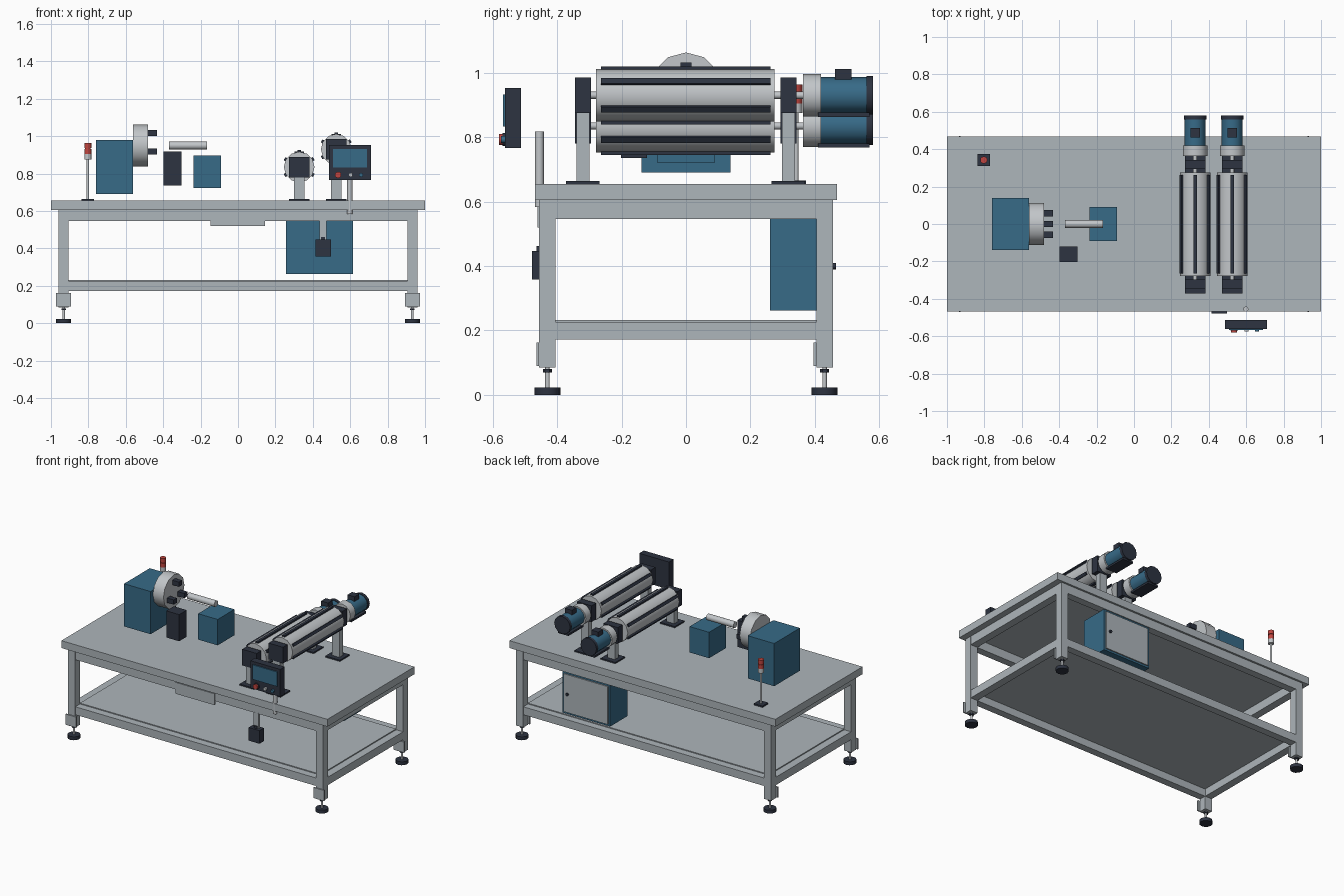
import bpy, math
from mathutils import Matrix, Vector

if "Cube" in bpy.data.objects:
    bpy.data.objects.remove(bpy.data.objects["Cube"])


def material(name, rgb):
    m = bpy.data.materials.new(name)
    m.diffuse_color = (*rgb, 1)
    m.use_nodes = True
    m.node_tree.nodes["Principled BSDF"].inputs["Base Color"].default_value = m.diffuse_color
    return m


FRAME = material("frame_grey", (0.42, 0.465, 0.495))
METAL = material("light_metal", (0.54, 0.565, 0.585))
DARK = material("dark_slate", (0.026, 0.033, 0.052))
BLUE = material("machine_blue", (0.038, 0.145, 0.245))
RED = material("signal_red", (0.53, 0.06, 0.05))


def box(name, x, y, z, mat):
    """Box from (min, max) pairs on each axis."""
    bpy.ops.mesh.primitive_cube_add(size=1)
    o = bpy.context.object
    o.name = name
    lo, hi = Vector((x[0], y[0], z[0])), Vector((x[1], y[1], z[1]))
    o.data.transform(Matrix.Translation((lo + hi) / 2) @ Matrix.Diagonal((*(hi - lo), 1)))
    o.data.materials.append(mat)
    return o


def cyl(name, axis, a, b, c, r, mat, sides=12):
    """Cylinder from a to b along an axis; c gives the other two coordinates in xyz order."""
    bpy.ops.mesh.primitive_cylinder_add(vertices=sides, radius=r, depth=b - a)
    o = bpy.context.object
    o.name = name
    mid = (a + b) / 2
    if axis == 'x':
        rot, pos = Matrix.Rotation(math.pi / 2, 4, 'Y'), (mid, c[0], c[1])
    elif axis == 'y':
        rot, pos = Matrix.Rotation(math.pi / 2, 4, 'X'), (c[0], mid, c[1])
    else:
        rot, pos = Matrix.Identity(4), (c[0], c[1], mid)
    o.data.transform(Matrix.Translation(pos) @ rot)
    o.data.materials.append(mat)
    bpy.ops.object.shade_smooth_by_angle(angle=math.radians(40))
    return o


def around(c, d):
    return (c - d, c + d)


# Table top and shelf
box("table_top", (-1, 1), (-0.468, 0.468), (0.605, 0.655), FRAME)
box("lower_shelf", (-0.905, 0.905), (-0.405, 0.405), (0.222, 0.232), FRAME)

# Rails
for z, label in (((0.546, 0.605), "upper"), ((0.172, 0.226), "lower")):
    for s in (-1, 1):
        box(label + "_long_rail", (-0.905, 0.905), around(0.43 * s, 0.025), z, FRAME)
        box(label + "_end_rail", around(0.932 * s, 0.026), (-0.405, 0.405), z, FRAME)

# Legs with levelling feet
for x in (-0.932, 0.932):
    for y in (-0.43, 0.43):
        box("leg", around(x, 0.027), around(y, 0.0255), (0.085, 0.605), FRAME)
        box("leg_bracket", around(x, 0.04), (y - 0.034, y - 0.0255), (0.09, 0.162), FRAME)
        cyl("foot_stem", 'z', 0.02, 0.086, (x, y), 0.007, METAL)
        cyl("foot_nut", 'z', 0.07, 0.08, (x, y), 0.014, DARK, 6)
        cyl("foot_pad", 'z', 0, 0.023, (x, y), 0.04, DARK)

# Front drawer panel
box("drawer_panel", (-0.148, 0.145), (-0.461, -0.45), (0.52, 0.597), FRAME)

# Control cabinet under the table, door at the rear
box("cabinet", (0.257, 0.615), (0.26, 0.448), (0.262, 0.546), BLUE)
box("cabinet_door", (0.27, 0.602), (0.448, 0.456), (0.275, 0.533), FRAME)
cyl("door_knob", 'y', 0.456, 0.465, (0.572, 0.4), 0.01, DARK)

# Foot switch box hanging at the front
box("switch_strap", (0.437, 0.474), (-0.456, -0.442), (0.44, 0.55), FRAME)
box("switch_neck", (0.444, 0.466), (-0.464, -0.44), (0.445, 0.462), DARK)
box("switch_box", (0.415, 0.496), (-0.478, -0.43), (0.358, 0.447), DARK)

# Operator panel
cyl("panel_post", 'z', 0.583, 0.817, (0.598, -0.455), 0.014, METAL)
box("panel_body", (0.486, 0.71), (-0.561, -0.512), (0.766, 0.952), DARK)
box("panel_screen", (0.507, 0.69), (-0.568, -0.561), (0.833, 0.932), BLUE)
cyl("stop_button_collar", 'y', -0.569, -0.561, (0.535, 0.793), 0.02, DARK)
cyl("stop_button", 'y', -0.581, -0.569, (0.535, 0.793), 0.017, RED)
cyl("start_button", 'y', -0.574, -0.561, (0.602, 0.793), 0.011, METAL)
cyl("reset_button", 'y', -0.574, -0.561, (0.658, 0.793), 0.011, BLUE)

# Signal tower
box("tower_base", (-0.836, -0.771), (0.311, 0.373), (0.655, 0.665), DARK)
cyl("tower_pole", 'z', 0.665, 0.88, (-0.803, 0.342), 0.007, METAL)
cyl("tower_collar", 'z', 0.875, 0.904, (-0.803, 0.342), 0.019, METAL)
cyl("tower_lower_lamp", 'z', 0.904, 0.932, (-0.803, 0.342), 0.019, RED)
cyl("tower_divider", 'z', 0.932, 0.937, (-0.803, 0.342), 0.015, RED)
cyl("tower_upper_lamp", 'z', 0.937, 0.964, (-0.803, 0.342), 0.019, RED)

# Headstock with a three-jaw chuck
CH = 0.95
box("headstock", (-0.76, -0.561), (-0.138, 0.138), (0.69, 0.98), BLUE)
cyl("chuck", 'x', -0.561, -0.482, (0, CH), 0.113, METAL)
for i in range(3):
    a = math.radians(90 + 120 * i)
    box("chuck_jaw", (-0.482, -0.432), around(0.066 * math.cos(a), 0.017),
        around(CH + 0.066 * math.sin(a), 0.016), DARK)

# Tailstock and tool post
box("tailstock", (-0.237, -0.09), (-0.09, 0.09), (0.722, 0.898), BLUE)
cyl("tailstock_quill", 'x', -0.37, -0.165, (0, CH), 0.021, METAL)
box("tool_post", (-0.398, -0.301), (-0.202, -0.121), (0.736, 0.917), DARK)

# Two driven rollers on bearing stands
for x, z in ((0.327, 0.835), (0.525, 0.93)):
    cyl("roller", 'y', -0.279, 0.275, (x, z), 0.082, METAL)
    for i in range(6):
        slat = box("roller_slat", (-0.0095, 0.0095), (-0.264, 0.262), (0.07, 0.09), DARK)
        slat.data.transform(Matrix.Translation((x, 0, z)) @ Matrix.Rotation(i * math.pi / 3, 4, 'Y'))
    cyl("roller_shaft", 'y', -0.31, 0.37, (x, z), 0.011, METAL)
    for y in (-0.32, 0.318):
        box("stand_base", around(x, 0.055), around(y, 0.052), (0.655, 0.664), DARK)
        box("stand_post", around(x, 0.028), around(y, 0.02), (0.664, z - 0.05), FRAME)
        box("bearing_block", around(x, 0.054), around(y, 0.0245), around(z, 0.055), DARK)

    # Drive motor
    cyl("gearbox", 'y', 0.363, 0.419, (x, z), 0.066, METAL)
    cyl("motor", 'y', 0.419, 0.56, (x, z), 0.056, BLUE)
    cyl("motor_fan_cap", 'y', 0.56, 0.58, (x, z), 0.06, DARK)
    box("motor_terminal_box", around(x, 0.026), (0.463, 0.513), (z + 0.045, z + 0.082), DARK)
    box("motor_foot", around(x, 0.04), (0.41, 0.57), (z - 0.067, z - 0.054), DARK)
